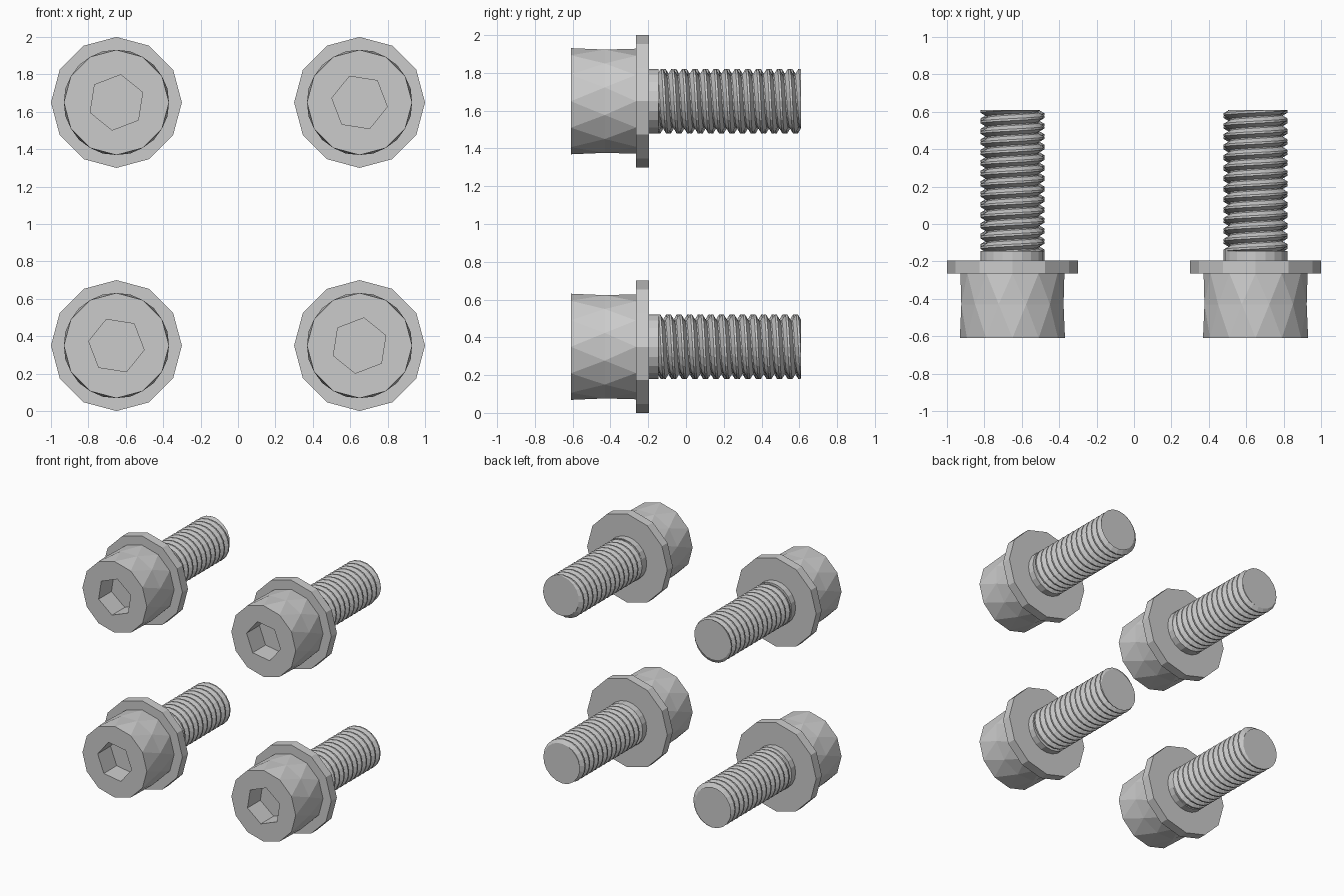
import bpy, bmesh
from math import sin, cos, radians, pi, ceil
from mathutils import Vector

cube = bpy.data.objects.get("Cube")
if cube:
    bpy.data.objects.remove(cube, do_unlink=True)

steel = bpy.data.materials.new("steel_grey")
steel.use_nodes = True
GREY = (0.6, 0.6, 0.6, 1)
steel.diffuse_color = GREY
steel.node_tree.nodes["Principled BSDF"].inputs["Base Color"].default_value = GREY

# Positions along the bolt axis (y)
FRONT, SEAT, WASHER_BACK, NECK_END, TIP = -0.61, -0.265, -0.195, -0.145, 0.61


def point(r, a, y):
    return Vector((r * sin(a), y, r * cos(a)))


def ring(bm, n, r, y, turn=0):
    return [bm.verts.new(point(r, radians(turn) + 2 * pi * i / n, y)) for i in range(n)]


def loop_edges(bm, verts):
    edges = []
    for i, v in enumerate(verts):
        pair = (verts[i - 1], v)
        edges.append(bm.edges.get(pair) or bm.edges.new(pair))
    return edges


def walls(bm, a, b):
    for i in range(len(a)):
        bm.faces.new((a[i - 1], a[i], b[i], b[i - 1]))


def zigzag(bm, a, b):
    # Triangle band between two rings, b turned half a step past a
    for i in range(len(a)):
        bm.faces.new((a[i - 1], a[i], b[i - 1]))
        bm.faces.new((a[i], b[i], b[i - 1]))


def finish(bm, name):
    bmesh.ops.recalc_face_normals(bm, faces=bm.faces)
    mesh = bpy.data.meshes.new(name)
    bm.to_mesh(mesh)
    bm.free()
    mesh.materials.append(steel)
    return mesh


def make_head():
    # Faceted cap with a hexagonal socket
    bm = bmesh.new()
    front = ring(bm, 12, 0.281, FRONT, 0)
    middle = ring(bm, 12, 0.283, -0.43, 15)
    back = ring(bm, 12, 0.278, SEAT, 30)
    zigzag(bm, front, middle)
    zigzag(bm, middle, back)
    bm.faces.new(back)
    rim = ring(bm, 6, 0.15, FRONT, 9)
    floor = ring(bm, 6, 0.15, FRONT + 0.16, 9)
    walls(bm, rim, floor)
    bm.faces.new(floor)
    bmesh.ops.triangle_fill(bm, use_beauty=True, normal=(0, -1, 0),
                            edges=loop_edges(bm, front) + loop_edges(bm, rim))
    return finish(bm, "head")


def make_disc(name, n, r, y0, y1):
    bm = bmesh.new()
    a, b = ring(bm, n, r, y0), ring(bm, n, r, y1)
    walls(bm, a, b)
    bm.faces.new(a)
    bm.faces.new(b)
    return finish(bm, name)


def make_thread(pitch=0.056, root=0.139, crest=0.171, n=20):
    # Helical V profile, trimmed flat at both ends
    bm = bmesh.new()
    profile = [(0, root), (0.12, root), (0.46, crest), (0.66, crest), (1, root)]
    start = NECK_END - 2 * pitch
    turns = ceil((TIP - start) / pitch) + 2
    previous = None
    for i in range(turns * n + 1):
        a = 2 * pi * i / n
        row = [bm.verts.new(point(r, a, start + pitch * (i / n + t))) for t, r in profile]
        if previous:
            for k in range(len(row) - 1):
                bm.faces.new((previous[k], previous[k + 1], row[k + 1], row[k]))
        previous = row
    bmesh.ops.remove_doubles(bm, verts=bm.verts, dist=0.0001)
    for y, side in ((NECK_END, -1), (TIP, 1)):
        bmesh.ops.bisect_plane(bm, geom=bm.verts[:] + bm.edges[:] + bm.faces[:],
                               plane_co=(0, y, 0), plane_no=(0, side, 0), clear_outer=True)
        cut = [e for e in bm.edges if e.is_boundary
               and all(abs(v.co.y - y) < 0.0005 for v in e.verts)]
        bmesh.ops.edgeloop_fill(bm, edges=cut)
    return finish(bm, "thread")


parts = {
    "head": make_head(),
    "washer": make_disc("washer", 12, 0.35, SEAT, WASHER_BACK),
    "neck": make_disc("neck", 20, 0.171, WASHER_BACK, NECK_END),
    "thread": make_thread(),
}

# Four bolts, each turned a further quarter
bolts = [("upper_right", -0.65, 1.65, 0), ("upper_left", 0.65, 1.65, 90),
         ("lower_left", 0.65, 0.35, 180), ("lower_right", -0.65, 0.35, 270)]
for place, x, z, turn in bolts:
    for part, mesh in parts.items():
        obj = bpy.data.objects.new(f"{place}_bolt_{part}", mesh)
        obj.location = (x, 0, z)
        obj.rotation_euler.y = radians(turn)
        bpy.context.scene.collection.objects.link(obj)
